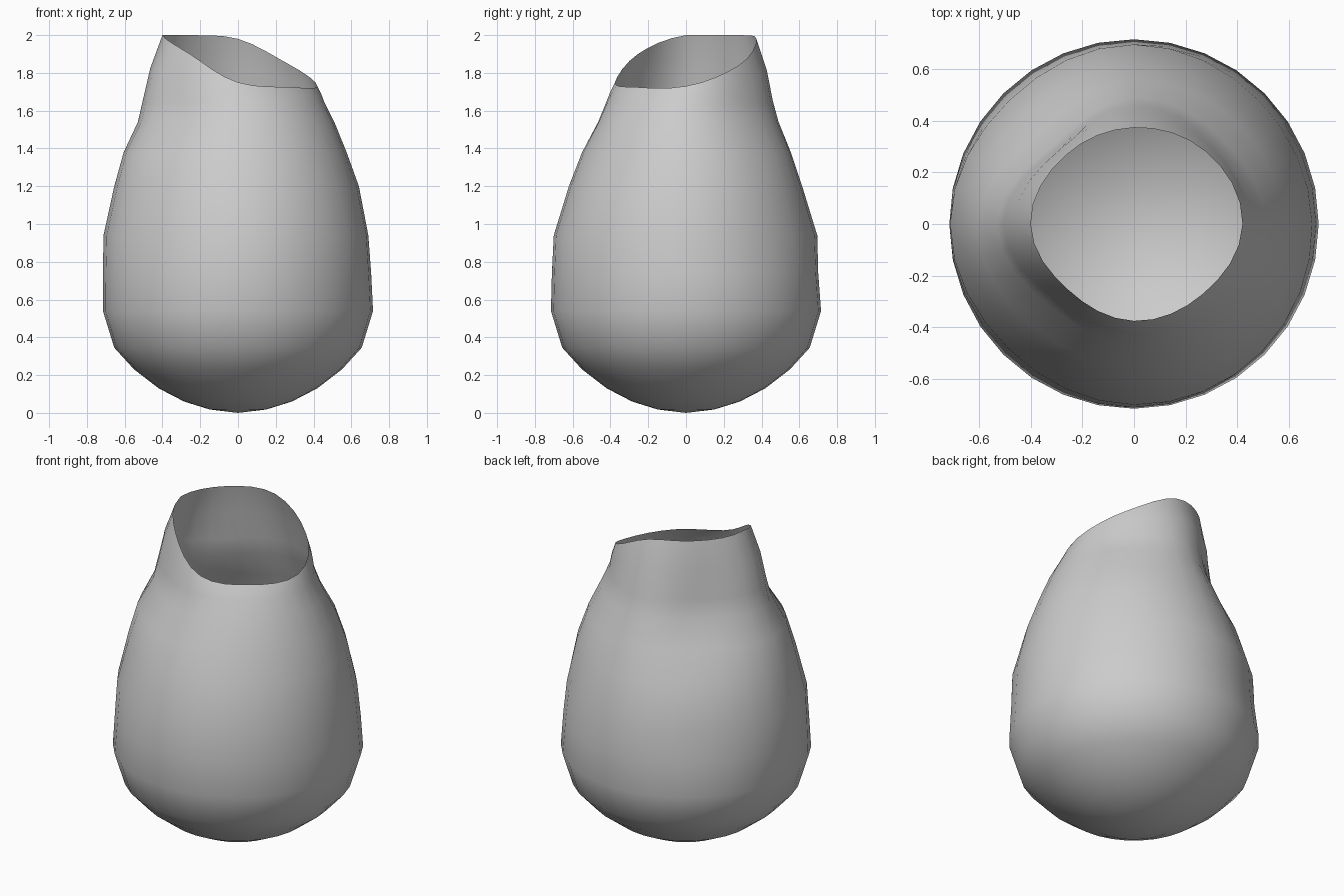
import bpy, bmesh, math

if "Cube" in bpy.data.objects:
    bpy.data.objects.remove(bpy.data.objects["Cube"])

SIDES = 32


def around(vals, a):
    """Smooth periodic interpolation of 8 values given every 45 degrees."""
    t = a / (math.pi / 4)
    i, f = int(t), t - int(t)
    p0, p1, p2, p3 = (vals[(i + k) % 8] for k in (-1, 0, 1, 2))
    return p1 + 0.5 * f * (p2 - p0 + f * (2*p0 - 5*p1 + 4*p2 - p3 + f * (3*(p1 - p2) + p3 - p0)))


# Round lower body: (radius, height)
base = [(0.15, 0.018), (0.285, 0.06), (0.42, 0.13), (0.55, 0.23), (0.655, 0.345), (0.715, 0.54)]

# Upper body: height, radii every 45 degrees starting at +x
upper = [
    (0.74, (.705, .70, .70, .69, .715, .70, .71, .705)),
    (0.94, (.69, .68, .695, .68, .712, .685, .70, .70)),
    (1.20, (.64, .62, .615, .60, .655, .615, .62, .625)),
    (1.38, (.575, .56, .555, .51, .605, .556, .55, .56)),
    (1.54, (.51, .475, .49, .435, .53, .455, .465, .49)),
    (1.65, (.455, .435, .46, .415, .505, .42, .42, .43)),
]
rim_r = (.42, .395, .373, .375, .40, .36, .375, .38)
rim_z = (1.73, 1.84, 1.98, 2.0, 2.0, 1.90, 1.75, 1.725)


def point(a, r, z):
    return (r * math.cos(a), r * math.sin(a), z)


angles = [2 * math.pi * k / SIDES for k in range(SIDES)]
rings = [[point(a, r, z) for a in angles] for r, z in base]
rings += [[point(a, around(rs, a), z) for a in angles] for z, rs in upper]

# Neck up to the slanted open rim
neck_r = upper[-1][1]
for t in (0.5, 1.0):
    ring = []
    for a in angles:
        rz = min(2.0, around(rim_z, a))
        r0, r1 = around(neck_r, a), around(rim_r, a)
        bulge = 0.012 * (rz - 1.65) / 0.35 if t < 1 else 0
        ring.append(point(a, r0 + (r1 - r0) * t + bulge, 1.65 + (rz - 1.65) * t))
    rings.append(ring)

bm = bmesh.new()
loops = [[bm.verts.new(p) for p in ring] for ring in rings]
tip = bm.verts.new((0, 0, 0))
for k in range(SIDES):
    n = (k + 1) % SIDES
    bm.faces.new((tip, loops[0][n], loops[0][k]))
    for lo, hi in zip(loops, loops[1:]):
        bm.faces.new((lo[k], lo[n], hi[n], hi[k]))
for f in bm.faces:
    f.smooth = True

mesh = bpy.data.meshes.new("open_egg_vessel")
bm.to_mesh(mesh)
bm.free()
vessel = bpy.data.objects.new("open_egg_vessel", mesh)
bpy.context.collection.objects.link(vessel)
